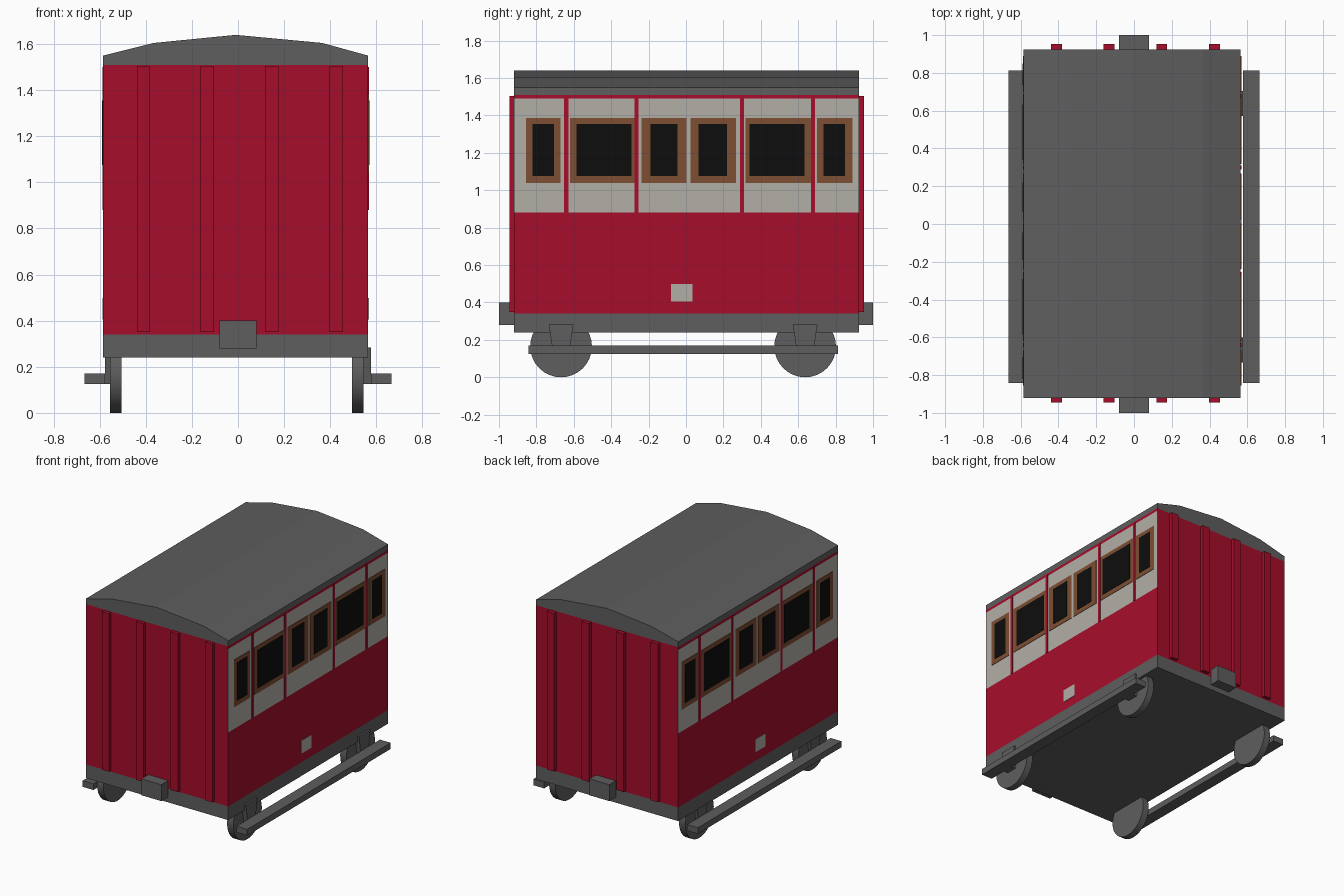
import bpy, bmesh, math
from mathutils import Matrix

cube = bpy.data.objects.get("Cube")
if cube:
    bpy.data.objects.remove(cube, do_unlink=True)


def material(name, r, g, b):
    m = bpy.data.materials.new(name)
    m.use_nodes = True
    m.diffuse_color = (r, g, b, 1)
    m.node_tree.nodes["Principled BSDF"].inputs["Base Color"].default_value = (r, g, b, 1)
    return m


RED = material("crimson paint", 0.38, 0.004, 0.024)
CREAM = material("cream paint", 0.45, 0.43, 0.39)
WOOD = material("brown wood", 0.21, 0.077, 0.032)
GREY = material("grey metal", 0.112, 0.112, 0.112)
GLASS = material("black glass", 0.004, 0.004, 0.004)


def finish(name, bm, *mats):
    bmesh.ops.recalc_face_normals(bm, faces=bm.faces)
    mesh = bpy.data.meshes.new(name)
    bm.to_mesh(mesh)
    bm.free()
    for m in mats:
        mesh.materials.append(m)
    obj = bpy.data.objects.new(name, mesh)
    bpy.context.collection.objects.link(obj)
    return obj


def box(name, xs, ys, zs, *mats):
    bm = bmesh.new()
    bmesh.ops.create_cube(bm, size=1)
    for v in bm.verts:
        v.co = [r[0] if c < 0 else r[1] for c, r in zip(v.co, (xs, ys, zs))]
    return finish(name, bm, *mats)


def prism(name, points, shift, mat):
    """Extrude a closed outline of 3D points along a vector."""
    bm = bmesh.new()
    face = bm.faces.new([bm.verts.new(p) for p in points])
    ext = bmesh.ops.extrude_face_region(bm, geom=[face])
    moved = [g for g in ext["geom"] if isinstance(g, bmesh.types.BMVert)]
    bmesh.ops.translate(bm, verts=moved, vec=shift)
    return finish(name, bm, mat)


X0, X1 = -0.585, 0.565      # body sides
Y0, Y1 = -0.92, 0.925       # body ends
BX, BY = (X0, X1), (Y0, Y1)

# Body shell
box("chassis", BX, BY, (0.24, 0.34), GREY)
box("lower_body", BX, BY, (0.34, 0.88), RED)
upper = box("upper_body", BX, BY, (0.88, 1.49), RED, CREAM)
for p in upper.data.polygons:
    p.material_index = int(abs(p.normal.x) > 0.5)
box("top_trim", BX, BY, (1.49, 1.51), RED)

# Roof with a shallow faceted arch
roof = [(X0, 1.51), (X0, 1.55), (-0.365, 1.605), (-0.01, 1.64),
        (0.365, 1.605), (X1, 1.55), (X1, 1.51)]
prism("roof", [(x, Y0, z) for x, z in roof], (0, Y1 - Y0, 0), GREY)

# Ribs and buffer on both ends
for end, ys, buffer_ys in (("front", (-0.945, Y0), (-1, Y0)),
                           ("back", (Y1, 0.953), (Y1, 1))):
    for i, x in enumerate((-0.41, -0.133, 0.147, 0.427)):
        box(f"{end}_rib_{i + 1}", (x - 0.029, x + 0.029), ys, (0.35, 1.505), RED)
    box(f"{end}_buffer", (-0.08, 0.08), buffer_ys, (0.28, 0.4), GREY)

# Window frame and glass extents along the side
windows = [(-0.855, -0.67, -0.82, -0.705), (-0.62, -0.275, -0.585, -0.292),
           (-0.237, 0.002, -0.19, -0.045), (0.025, 0.267, 0.067, 0.22),
           (0.318, 0.667, 0.34, 0.633), (0.7, 0.89, 0.735, 0.85)]

for side, s, wall in (("left", 1, X1), ("right", -1, X0)):
    def out(a, b):
        return tuple(sorted((wall + s * a, wall + s * b)))

    # Painted side details as thin plates
    for i, (f0, f1, g0, g1) in enumerate(windows):
        box(f"{side}_window_frame_{i + 1}", out(-0.002, 0.003), (f0, f1), (1.04, 1.385), WOOD)
        box(f"{side}_window_glass_{i + 1}", out(-0.002, 0.005), (g0, g1), (1.075, 1.355), GLASS)
    for i, y in enumerate((-0.64, -0.264, 0.3, 0.678)):
        box(f"{side}_divider_{i + 1}", out(-0.002, 0.003), (y - 0.011, y + 0.011), (0.88, 1.5), RED)
    box(f"{side}_label_plate", out(-0.002, 0.003), (-0.08, 0.035), (0.405, 0.498), CREAM)

    # Footboard
    board = sorted((s * 0.578, s * 0.665))
    box(f"{side}_footboard", board, (-0.843, 0.812), (0.125, 0.17), GREY)

    # Wheels and their tapered brackets
    for place, y in (("front", -0.668), ("back", 0.637)):
        bm = bmesh.new()
        turn = Matrix.Translation((s * 0.525 - 0.005, y, 0.165)) @ Matrix.Rotation(math.pi / 2, 4, "Y")
        bmesh.ops.create_cone(bm, cap_ends=True, segments=32, radius1=0.165,
                              radius2=0.165, depth=0.05, matrix=turn)
        wheel = finish(f"{side}_{place}_wheel", bm, GREY)
        for p in wheel.data.polygons:
            p.use_smooth = True
        bpy.context.view_layer.objects.active = wheel
        wheel.select_set(True)
        bpy.ops.object.shade_smooth_by_angle(angle=math.radians(30))
        wheel.select_set(False)
        outline = [(-0.066, 0.283), (0.066, 0.283), (0.042, 0.125), (-0.042, 0.125)]
        prism(f"{side}_{place}_bracket", [(s * 0.54, y + dy, z) for dy, z in outline],
              (s * 0.038, 0, 0), GREY)
